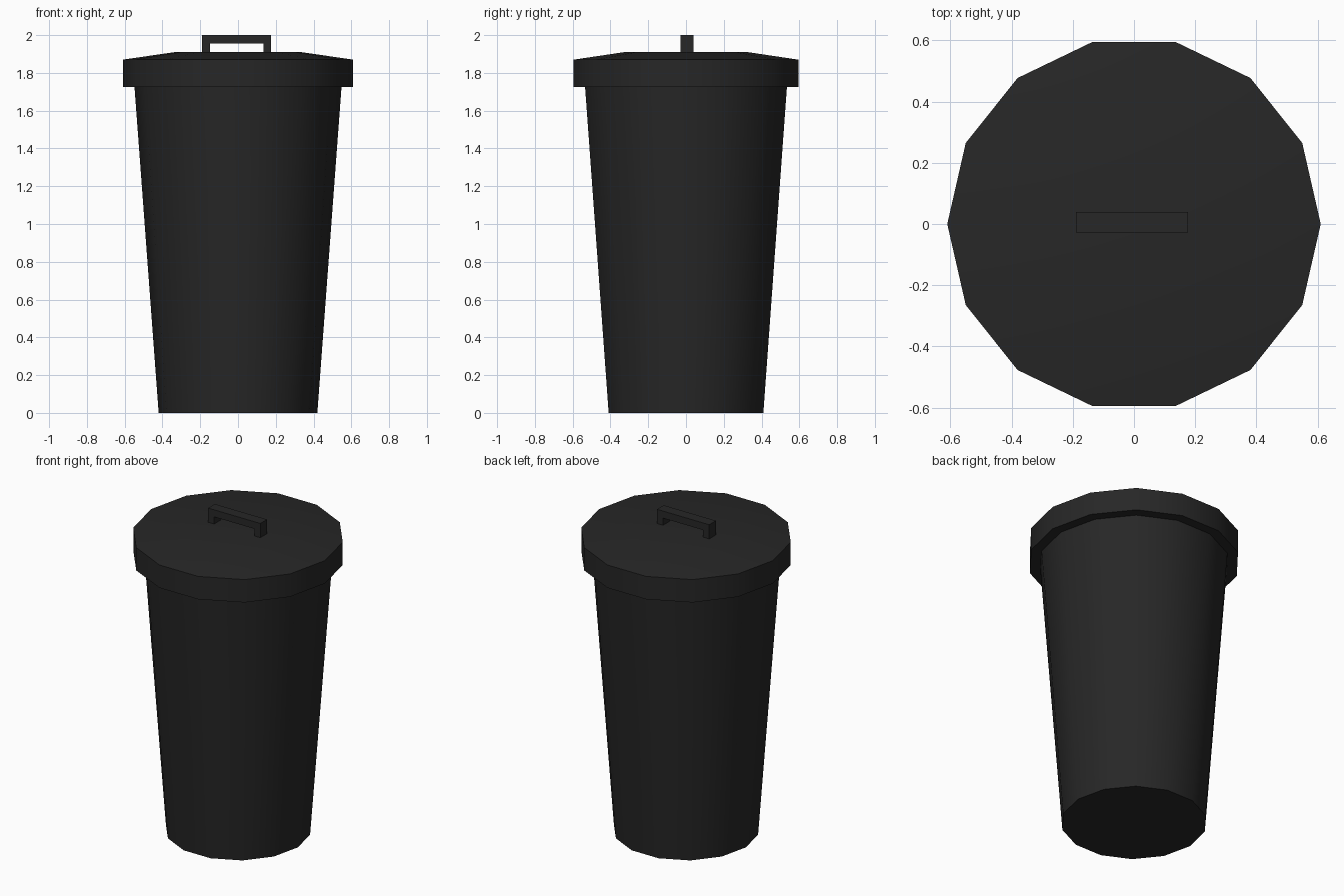
import bpy, bmesh, math

if "Cube" in bpy.data.objects:
    bpy.data.objects.remove(bpy.data.objects["Cube"])

SIDES = 14

mat = bpy.data.materials.new("dark_plastic")
mat.diffuse_color = (0.02, 0.02, 0.02, 1)
mat.use_nodes = True
mat.node_tree.nodes["Principled BSDF"].inputs["Base Color"].default_value = mat.diffuse_color


def finish(name, bm, smooth):
    bmesh.ops.recalc_face_normals(bm, faces=bm.faces)
    mesh = bpy.data.meshes.new(name)
    bm.to_mesh(mesh)
    bm.free()
    ob = bpy.data.objects.new(name, mesh)
    bpy.context.collection.objects.link(ob)
    mesh.materials.append(mat)
    if smooth:
        bpy.ops.object.select_all(action='DESELECT')
        ob.select_set(True)
        bpy.context.view_layer.objects.active = ob
        bpy.ops.object.shade_smooth_by_angle(angle=math.radians(30))
    return ob


def lathe(name, profile, cap_first=False, cap_last=False):
    """Revolve (radius, z) points around z into a 14-sided shell."""
    bm = bmesh.new()
    rings = [[bm.verts.new((r * math.cos(2 * math.pi * i / SIDES),
                            r * math.sin(2 * math.pi * i / SIDES), z))
              for i in range(SIDES)] for r, z in profile]
    for a, b in zip(rings, rings[1:]):
        for i in range(SIDES):
            j = (i + 1) % SIDES
            bm.faces.new((a[i], a[j], b[j], b[i]))
    if cap_first:
        bm.faces.new(rings[0])
    if cap_last:
        bm.faces.new(rings[-1])
    return finish(name, bm, True)


# Tapered bin body, closed at the bottom
lathe("bin_body", [(0.42, 0), (0.548, 1.725)], cap_first=True)

# Lid: underside rim, skirt, shallow sloped top, flat centre
lathe("lid", [(0.548, 1.725), (0.61, 1.725), (0.61, 1.87), (0.335, 1.91)],
      cap_last=True)

# Handle: arch outline extruded across y
outline = [(-0.19, 1.905), (-0.19, 2.0), (0.176, 2.0), (0.176, 1.905),
           (0.134, 1.905), (0.134, 1.955), (-0.148, 1.955), (-0.148, 1.905)]
bm = bmesh.new()
face = bm.faces.new([bm.verts.new((x, -0.028, z)) for x, z in outline])
ext = bmesh.ops.extrude_face_region(bm, geom=[face], use_keep_orig=True)
moved = [g for g in ext["geom"] if isinstance(g, bmesh.types.BMVert)]
bmesh.ops.translate(bm, verts=moved, vec=(0, 0.067, 0))
finish("lid_handle", bm, False)
